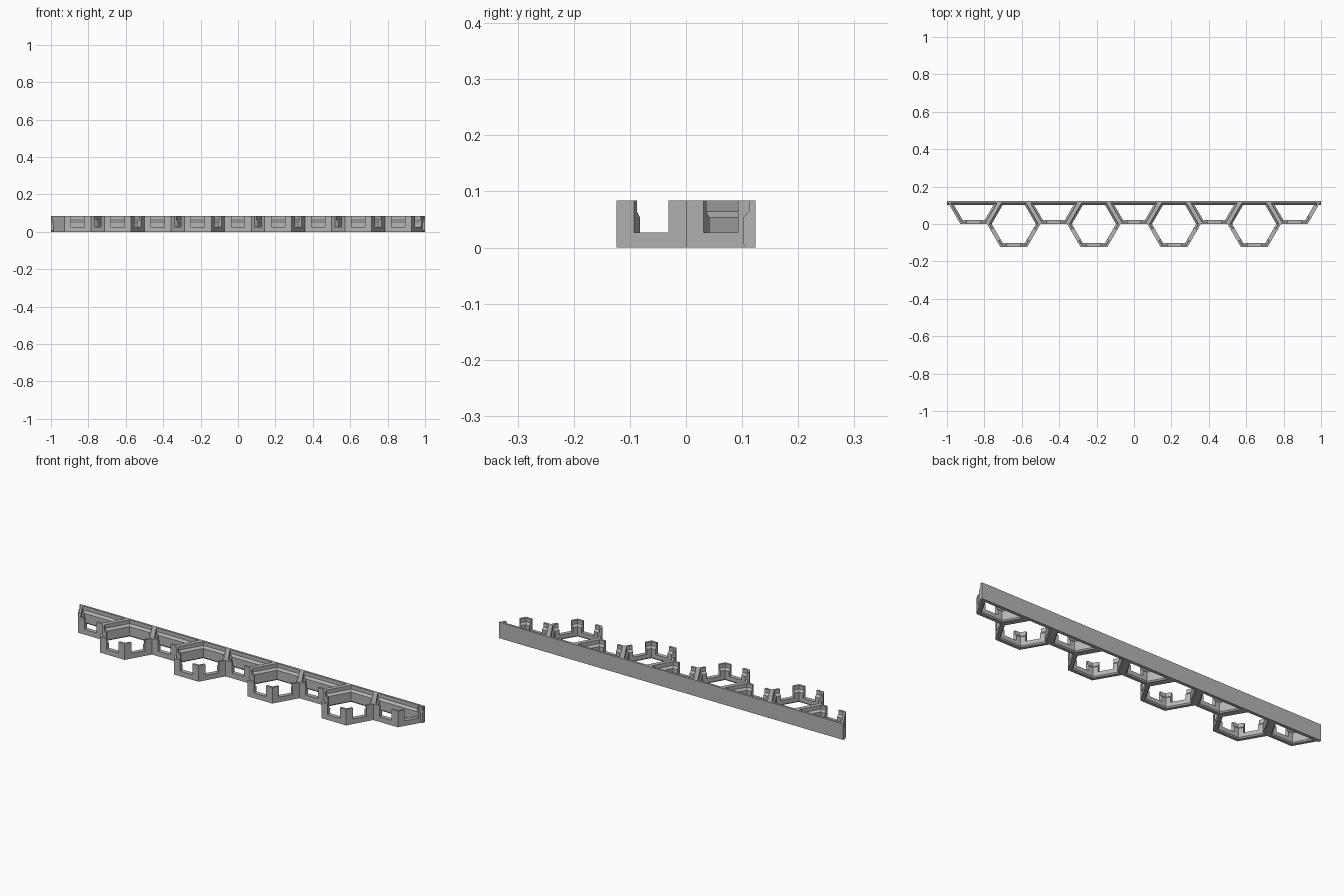
import bpy, bmesh, math
from mathutils import Vector

if "Cube" in bpy.data.objects:
    bpy.data.objects.remove(bpy.data.objects["Cube"])

SIDE = 1 / 7                        # hexagon side
APO = SIDE * math.sqrt(3) / 2       # hexagon apothem
H = 0.084                           # wall height
SILL = 0.027                        # height of the wall left below a notch
THICK, THIN = 0.0215, 0.011         # wall thickness below and above the ledge

mat = bpy.data.materials.new("plain_grey")
mat.use_nodes = True
grey = (0.46, 0.46, 0.46, 1)
mat.diffuse_color = grey
mat.node_tree.nodes["Principled BSDF"].inputs["Base Color"].default_value = grey

# Wall cross-sections as (depth inward, height)
foot = [(0, 0), (THICK - 0.005, 0), (THICK, 0.006)]
ledge = [(THICK, 0.0535), (THIN, 0.064), (THIN, H), (0, H)]
FULL = foot + ledge
LOWER = foot + [(THICK, SILL), (0, SILL)]
UPPER = [(0, SILL), (THICK, SILL)] + ledge


def loft(bm, ring_a, ring_b):
    """Closed solid between two matching cross-sections."""
    a = [bm.verts.new(p) for p in ring_a]
    b = [bm.verts.new(p) for p in ring_b]
    n = len(a)
    bm.faces.new(a)
    bm.faces.new(b[::-1])
    for i in range(n):
        j = (i + 1) % n
        bm.faces.new((a[i], b[i], b[j], a[j]))


def finish(bm, name):
    bmesh.ops.recalc_face_normals(bm, faces=bm.faces)
    mesh = bpy.data.meshes.new(name)
    bm.to_mesh(mesh)
    bm.free()
    mesh.materials.append(mat)
    obj = bpy.data.objects.new(name, mesh)
    bpy.context.collection.objects.link(obj)


def wall(bm, centre, k, notched):
    """One hexagon wall, mitred at the corners, with an optional notch."""
    c0, c1 = (Vector((math.cos(math.radians(60 * i)),
                      math.sin(math.radians(60 * i)), 0)) * SIDE
              for i in (k, k + 1))
    inward = -(c0 + c1).normalized()

    def section(t, profile):
        ring = []
        for d, z in profile:
            if t in (0, 1):
                p = (c1 if t else c0) * (1 - d / APO)
            else:
                p = c0.lerp(c1, t) + inward * d
            ring.append(centre + p + Vector((0, 0, z)))
        return ring

    spans = [(0, 1, FULL)]
    if notched:
        spans = [(0, 1, LOWER), (0, 0.25, UPPER), (0.75, 1, UPPER)]
    for t0, t1, profile in spans:
        loft(bm, section(t0, profile), section(t1, profile))


def cell(name, centre, walls):
    bm = bmesh.new()
    for k, notched in walls.items():
        wall(bm, centre, k, notched)
    finish(bm, name)


# Full hexagon cells, open notches on the three front walls
for i in range(4):
    cell(f"hex_cell_{i + 1}", Vector(((i - 1.5) * 3 * SIDE, 0, 0)),
         {0: False, 2: False, 3: True, 4: True, 5: True})

# Half cells against the rail, the last one also notched on its outer end
for i in range(5):
    cell(f"half_cell_{i + 1}", Vector(((i - 2) * 3 * SIDE, APO, 0)),
         {3: False, 4: True, 5: i == 4})

# Straight back rail
bm = bmesh.new()
loft(bm, *[[Vector((x, APO - d, z)) for d, z in FULL] for x in (-1, 1)])
finish(bm, "back_rail")
